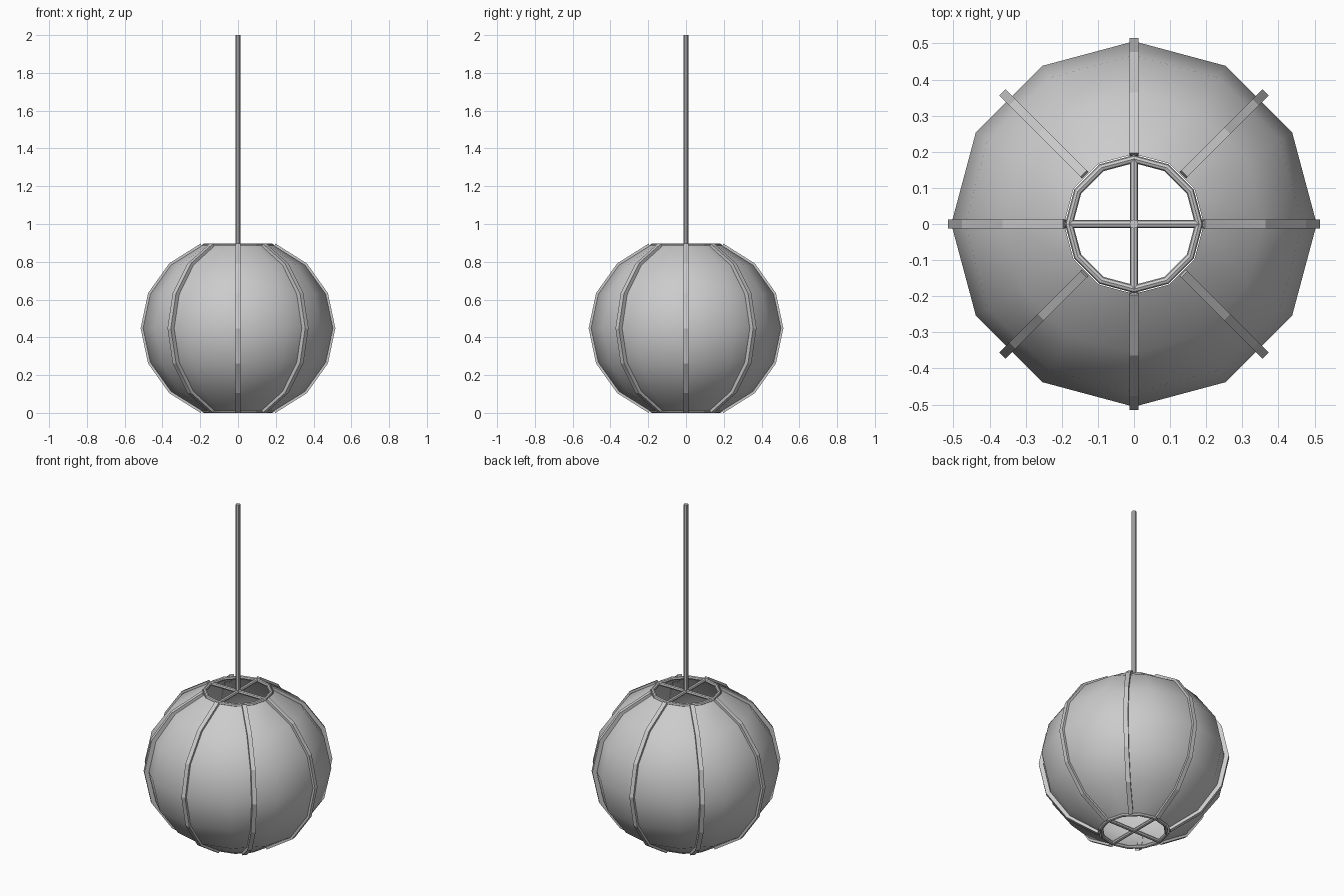
import bpy, bmesh, math
from mathutils import Vector

if "Cube" in bpy.data.objects:
    bpy.data.objects.remove(bpy.data.objects["Cube"])

ZC, B = 0.448, 0.473            # shade centre height and vertical radius
RING_R, TUBE = 0.180, 0.011
Z_LOW, Z_HIGH = 0.011, 0.885
ANGLES = [math.radians(-67.5 + 22.5 * i) for i in range(7)]


def make_object(name, bm, smooth=False):
    bmesh.ops.recalc_face_normals(bm, faces=bm.faces)
    for f in bm.faces:
        f.smooth = smooth
    me = bpy.data.meshes.new(name)
    bm.to_mesh(me)
    bm.free()
    ob = bpy.data.objects.new(name, me)
    bpy.context.collection.objects.link(ob)
    return ob


def bridge(bm, loops, closed_path=False, closed_section=True):
    n = len(loops[0])
    for i in range(len(loops) if closed_path else len(loops) - 1):
        a, b = loops[i], loops[(i + 1) % len(loops)]
        for j in range(n if closed_section else n - 1):
            k = (j + 1) % n
            bm.faces.new((a[j], a[k], b[k], b[j]))


# Shade: 12-sided open globe
bm = bmesh.new()
loops = []
for i in range(12):
    t = math.tau * i / 12
    loops.append([bm.verts.new((0.506 * math.cos(p) * math.cos(t),
                                0.506 * math.cos(p) * math.sin(t),
                                ZC + B * math.sin(p))) for p in ANGLES])
bridge(bm, loops, closed_path=True, closed_section=False)
make_object("shade", bm, smooth=True)

# Eight square ribs following the globe profile
for n in range(8):
    t = math.tau * n / 8
    out = Vector((math.cos(t), math.sin(t), 0))
    side = Vector((-math.sin(t), math.cos(t), 0))
    bm = bmesh.new()
    loops = []
    for p in ANGLES:
        c = out * (0.503 * math.cos(p)) + Vector((0, 0, ZC + B * math.sin(p)))
        nrm = out * math.cos(p) + Vector((0, 0, math.sin(p)))
        loops.append([bm.verts.new(c + side * (0.0125 * s) + nrm * (0.0125 * r))
                      for s, r in ((-1, -1), (1, -1), (1, 1), (-1, 1))])
    bridge(bm, loops)
    bm.faces.new(loops[0])
    bm.faces.new(loops[-1])
    make_object(f"rib_{n + 1}", bm)


def bar(name, start, end, radius=0.0125, sides=8):
    a, b = Vector(start), Vector(end)
    bm = bmesh.new()
    bmesh.ops.create_cone(bm, cap_ends=True, segments=sides, radius1=radius,
                          radius2=radius, depth=(b - a).length)
    bmesh.ops.rotate(bm, verts=bm.verts,
                     matrix=(b - a).to_track_quat('Z', 'Y').to_matrix())
    bmesh.ops.translate(bm, verts=bm.verts, vec=(a + b) / 2)
    return make_object(name, bm)


# Rings and crossbars at both openings
for label, z in (("top", Z_HIGH), ("bottom", Z_LOW)):
    bm = bmesh.new()
    loops = []
    for i in range(12):
        t = math.tau * i / 12
        loop = []
        for j in range(8):
            q = math.tau * j / 8
            r = RING_R + TUBE * math.cos(q)
            loop.append(bm.verts.new((r * math.cos(t), r * math.sin(t),
                                      z + TUBE * math.sin(q))))
        loops.append(loop)
    bridge(bm, loops, closed_path=True)
    make_object(f"{label}_ring", bm)
    bar(f"{label}_crossbar_x", (-RING_R, 0, z), (RING_R, 0, z), TUBE)
    bar(f"{label}_crossbar_y", (0, -RING_R, z), (0, RING_R, z), TUBE)

# Hanging rod
bar("hanging_rod", (0, 0, Z_HIGH), (0, 0, 2.0))
